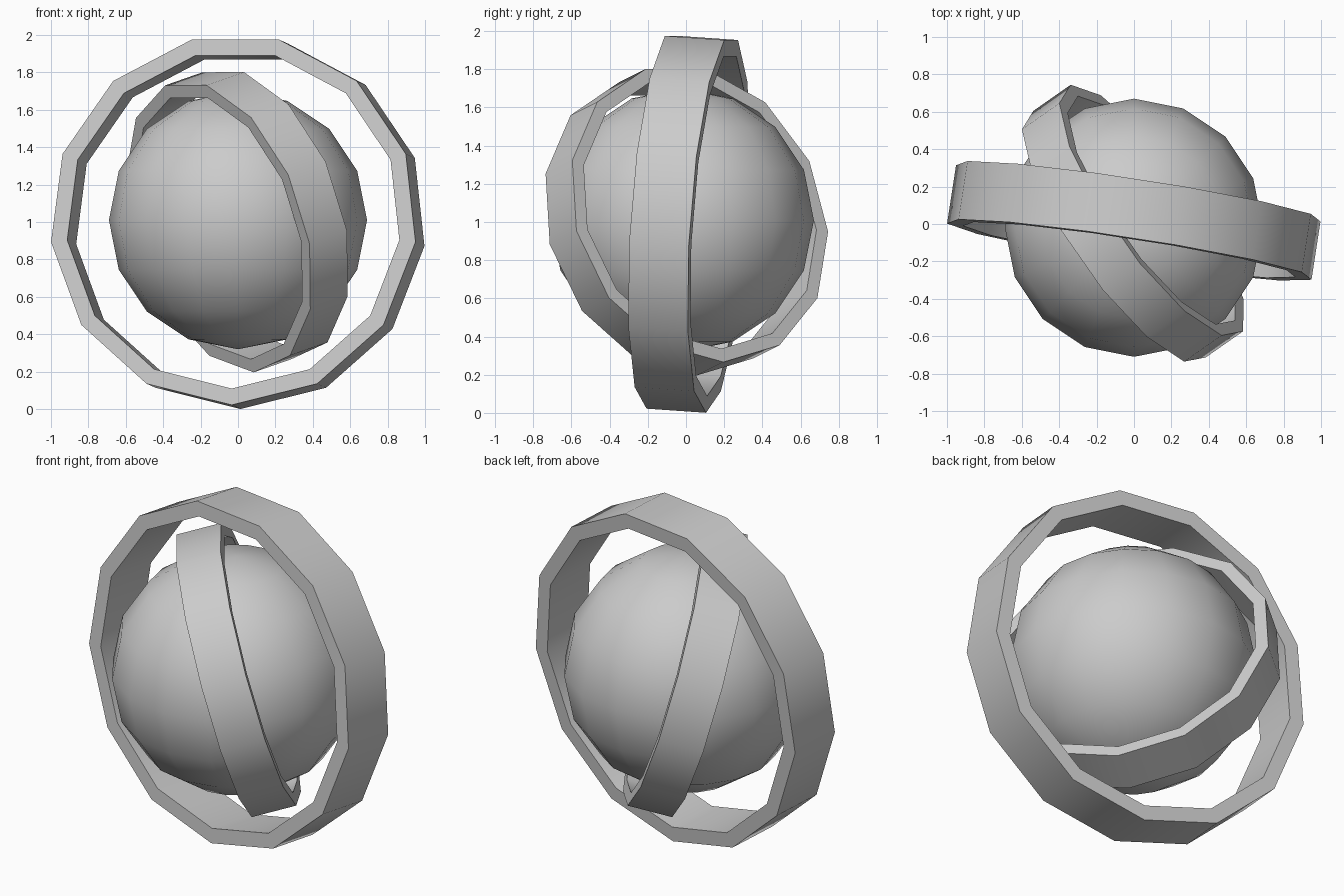
import bpy, bmesh, math
from mathutils import Vector

if "Cube" in bpy.data.objects:
    bpy.data.objects.remove(bpy.data.objects["Cube"])

SIDES = 13


def smooth(obj):
    bpy.ops.object.select_all(action='DESELECT')
    obj.select_set(True)
    bpy.context.view_layer.objects.active = obj
    bpy.ops.object.shade_smooth_by_angle(angle=math.radians(35))


def ring(name, center, axis, first, outer, inner, width):
    """Flat band around axis, with one corner pointing towards 'first'."""
    c, n = Vector(center), Vector(axis).normalized()
    u = Vector(first)
    u = (u - n * u.dot(n)).normalized()
    v = n.cross(u)
    bm = bmesh.new()
    loops = []
    for i in range(SIDES):
        a = 2 * math.pi * i / SIDES
        d = u * math.cos(a) + v * math.sin(a)
        loops.append([bm.verts.new(c + d * r + n * h) for r, h in
                      ((outer, -width / 2), (outer, width / 2),
                       (inner, width / 2), (inner, -width / 2))])
    for i in range(SIDES):
        p, q = loops[i], loops[(i + 1) % SIDES]
        for k in range(4):
            j = (k + 1) % 4
            bm.faces.new((p[k], q[k], q[j], p[j]))
    bmesh.ops.recalc_face_normals(bm, faces=bm.faces)
    mesh = bpy.data.meshes.new(name)
    bm.to_mesh(mesh)
    bm.free()
    obj = bpy.data.objects.new(name, mesh)
    bpy.context.collection.objects.link(obj)
    smooth(obj)


# Central globe
bpy.ops.mesh.primitive_uv_sphere_add(segments=16, ring_count=8, radius=0.69,
                                     location=(0, -0.02, 1.01))
globe = bpy.context.object
globe.name = "globe"
smooth(globe)

# Two tilted rings around the globe
ring("outer_ring", (0, 0.016, 1.002), (0.154, 1, -0.069), (0, 0, -1),
     0.993, 0.905, 0.316)
ring("inner_ring", (0, 0, 1.01), (0.2, 0.14, 0.07), (0.455, -0.822, 0.343),
     0.81, 0.737, 0.254)
